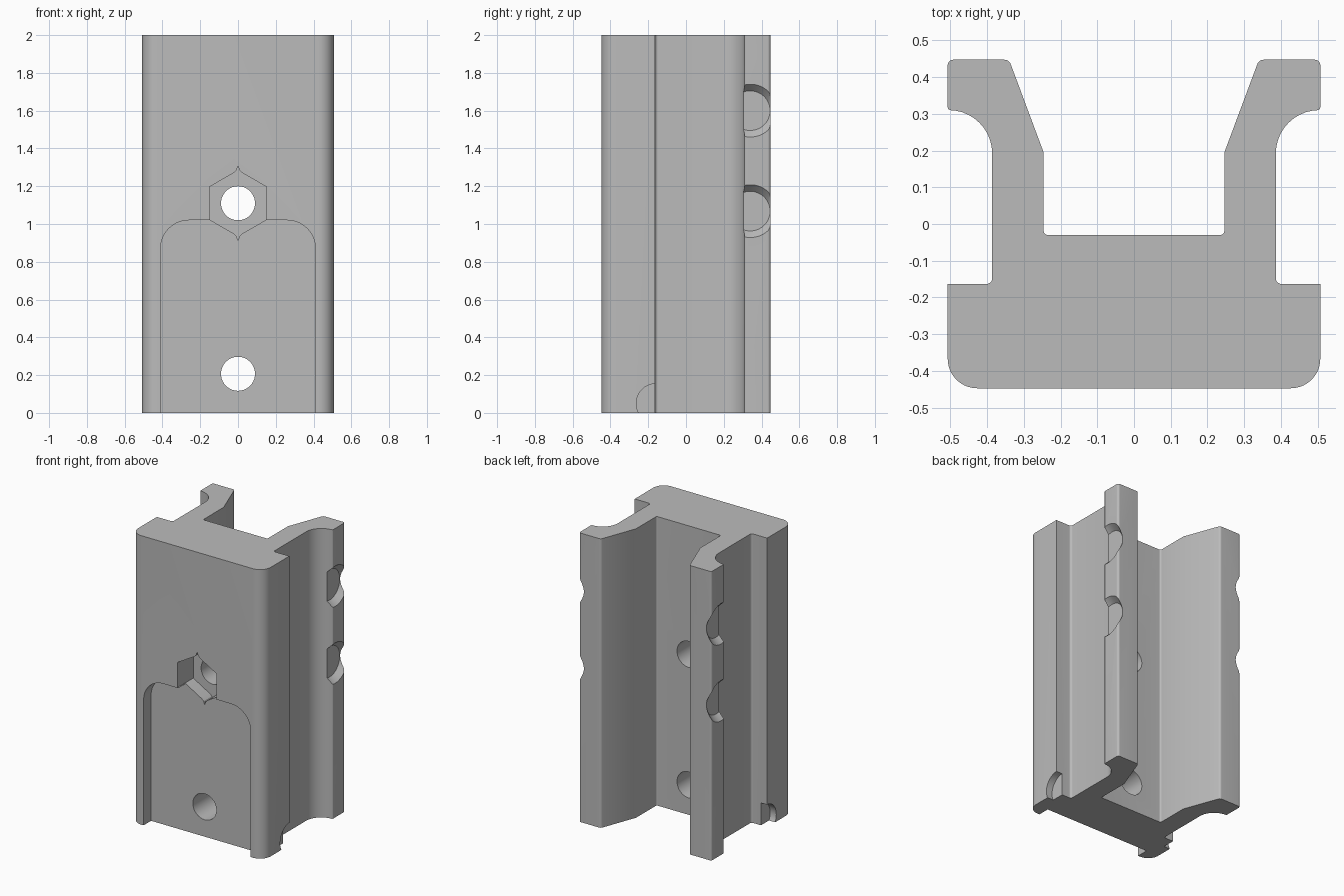
import bpy, bmesh, math
from mathutils import Matrix, Vector

if "Cube" in bpy.data.objects:
    bpy.data.objects.remove(bpy.data.objects["Cube"], do_unlink=True)

grey = bpy.data.materials.new("plain grey")
grey.use_nodes = True
grey.diffuse_color = (0.5, 0.5, 0.5, 1)
grey.node_tree.nodes["Principled BSDF"].inputs["Base Color"].default_value = (0.5, 0.5, 0.5, 1)


def rounded(corners, steps=10):
    """Outline from (u, v, radius) corners, each replaced by a tangent arc."""
    out = []
    for i, (u, v, r) in enumerate(corners):
        p = Vector((u, v))
        if r == 0:
            out.append(p)
            continue
        a = (Vector(corners[i - 1][:2]) - p).normalized()
        b = (Vector(corners[(i + 1) % len(corners)][:2]) - p).normalized()
        half = a.angle(b) / 2
        centre = p + (a + b).normalized() * (r / math.sin(half))
        start = p + a * (r / math.tan(half)) - centre
        end = p + b * (r / math.tan(half)) - centre
        sweep = start.angle_signed(end)
        for k in range(steps + 1):
            out.append(centre + Matrix.Rotation(-sweep * k / steps, 2) @ start)
    return out


def mirrored(half):
    """Close a right-hand half outline with its mirror image."""
    return half + [(-c[0], *c[1:]) for c in reversed(half)]


def add_object(name, bm):
    bmesh.ops.recalc_face_normals(bm, faces=bm.faces)
    mesh = bpy.data.meshes.new(name)
    bm.to_mesh(mesh)
    bm.free()
    mesh.materials.append(grey)
    obj = bpy.data.objects.new(name, mesh)
    bpy.context.collection.objects.link(obj)
    return obj


def prism(name, outline, low, high, along_y=False):
    """Extrude an outline along z, or along y with the outline in x and z."""
    place = (lambda p, h: (p[0], h, p[1])) if along_y else (lambda p, h: (p[0], p[1], h))
    bm = bmesh.new()
    face = bm.faces.new([bm.verts.new(place(p, low)) for p in outline])
    moved = bmesh.ops.extrude_face_region(bm, geom=[face])["geom"]
    verts = [v for v in moved if isinstance(v, bmesh.types.BMVert)]
    bmesh.ops.translate(bm, verts=verts, vec=Vector(place((0, 0), high - low)))
    return add_object(name, bm)


def cone(name, centre, direction, r1, r2, depth):
    bm = bmesh.new()
    turn = Vector(direction).to_track_quat("Z", "Y").to_matrix().to_4x4()
    bmesh.ops.create_cone(bm, cap_ends=True, segments=64, radius1=r1, radius2=r2,
                          depth=depth, matrix=Matrix.Translation(centre) @ turn)
    return add_object(name, bm)


# Channel-shaped body
W = 0.507
profile = mirrored([
    (W, -0.447, 0.08), (W, -0.163, 0), (0.386, -0.163, 0.015), (0.386, 0.31, 0.118),
    (W, 0.31, 0.008), (W, 0.447, 0.015), (0.34, 0.447, 0.018), (0.246, 0.195, 0),
    (0.246, -0.03, 0.012)])
body = prism("rail_body", rounded(profile), 0, 2)

# Front pocket with rounded upper corners
cutters = [prism("front_pocket", rounded(mirrored([(0.41, -0.1, 0), (0.41, 1.02, 0.15)])),
                 -0.6, -0.365, True)]

# Hexagonal nut seat with pointed reliefs at top and bottom
quarter = [(0.15, 0.087), (0.022, 0.161), (0.007, 0.175), (0, 0.2)]
right = [(x, -z) for x, z in reversed(quarter)] + quarter
hexagon = right + [(-x, z) for x, z in reversed(right[1:-1])]
cutters.append(prism("nut_seat", [(x, z + 1.11) for x, z in hexagon], -0.6, -0.275, True))

# Two through holes
for z in (0.207, 1.11):
    cutters.append(cone("bolt_hole", (0, -0.2, z), (0, 1, 0), 0.09, 0.09, 0.8))

# Tapered notches on the flange tips and round reliefs at the base
for side in (-1, 1):
    for z in (1.068, 1.6):
        cutters.append(cone("tip_notch", (side * (W + 0.01), 0.34, z), (side, 0, 0),
                            0.105, 0.192, 0.1))
    cutters.append(cone("base_relief", (side * 0.56, -0.158, 0.05), (side, 0, 0),
                        0.105, 0.105, 0.2))

# Cut everything out of the body
bpy.context.view_layer.objects.active = body
for cutter in cutters:
    cutter.hide_render = True
    mod = body.modifiers.new(cutter.name, "BOOLEAN")
    mod.operation = "DIFFERENCE"
    mod.solver = "EXACT"
    mod.object = cutter
    bpy.ops.object.modifier_apply(modifier=mod.name)
    bpy.data.objects.remove(cutter, do_unlink=True)

bpy.ops.object.select_all(action="DESELECT")
body.select_set(True)
bpy.ops.object.shade_smooth_by_angle(angle=math.radians(25))
